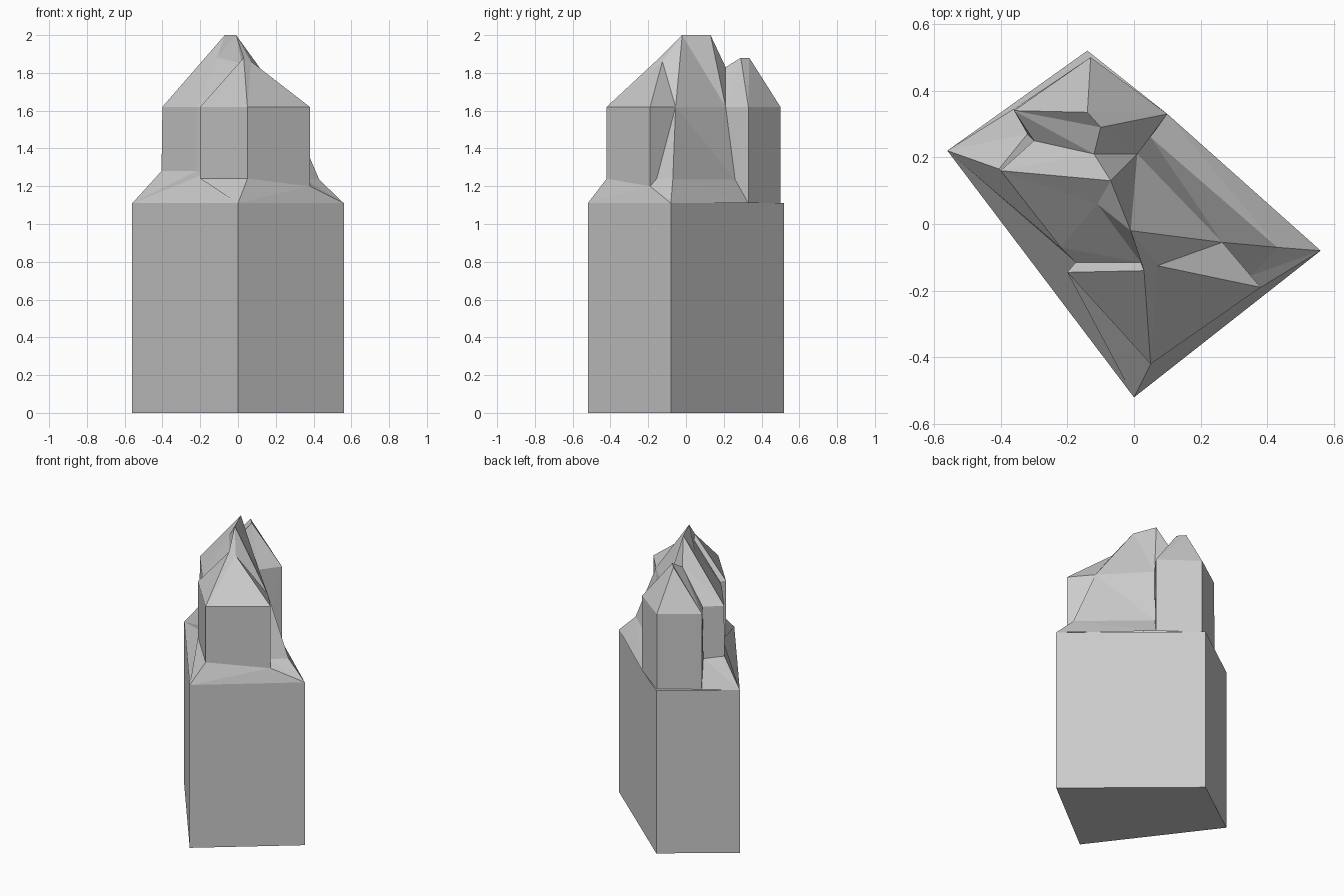
import bpy, bmesh

if "Cube" in bpy.data.objects:
    bpy.data.objects.remove(bpy.data.objects["Cube"])


def build(name, faces):
    """Make a flat-faced object from faces given as lists of points."""
    bm = bmesh.new()
    cache = {}
    for pts in faces:
        vs = []
        for p in pts:
            p = tuple(p)
            if p not in cache:
                cache[p] = bm.verts.new(p)
            if cache[p] not in vs:
                vs.append(cache[p])
        if len(vs) > 2:
            bm.faces.new(vs)
    # triangulate so folded facets stay crisp
    bmesh.ops.triangulate(bm, faces=[f for f in bm.faces if len(f.verts) > 3])
    me = bpy.data.meshes.new(name)
    bm.to_mesh(me)
    bm.free()
    ob = bpy.data.objects.new(name, me)
    bpy.context.collection.objects.link(ob)
    return ob


def loft(lo, hi):
    n = len(lo)
    return [[lo[i], lo[(i + 1) % n], hi[(i + 1) % n], hi[i]] for i in range(n)]


BASE, EAVE = 1.11, 1.62

# base block: four-sided prism
plan = [(0, -.52), (.56, -.08), (-.14, .52), (-.56, .22)]
low = [(x, y, 0) for x, y in plan]
top = [(x, y, BASE) for x, y in plan]
build("base_block", loft(low, top) + [low[::-1], top])
F, R, K, L = top
P, Q = (.10, .33, BASE), (-.36, .345, BASE)

# plan of the eaves, counter-clockwise from the front corner
E = [(x, y, EAVE) for x, y in [
    (.05, -.42), (.38, -.19), (.265, -.055), (.265, -.055), (.01, .21),
    (.10, .33), (-.13, .50), (-.36, .34), (-.30, .25),
    (-.40, .16), (-.22, -.07), (-.175, -.115), (-.20, -.145)]]
# foot of the walls, one point under each eave point
foot = [(.05, -.42, 1.24), (.38, -.19, 1.20), (.35, -.155, 1.24),
        (.43, -.07, 1.235), (.05, .26, 1.235), P, (-.13, .50, BASE), Q,
        (-.32, .27, 1.28), (-.405, .165, 1.28), (-.22, -.07, 1.28),
        (-.175, -.115, 1.265), (-.20, -.145, 1.24)]
skirt = [F, R, R, R, P, P, K, Q, L, L, L, F, F]

# sloping shoulder and upper walls
build("shoulder", loft(skirt, foot))
build("upper_walls", loft(foot, E))

# ridges and valleys of the roof
a, b = (.03, -.14, 1.88), (.07, -.125, 1.86)        # front wing ridge
v = (.02, -.115, 1.85)                              # front valley
m, n, s = (-.01, -.02, 2), (-.07, .13, 2), (-.11, .06, 1.88)  # main ridge
w = (-.12, .21, 1.83)                               # back valley
c, d = (-.10, .29, 1.88), (-.14, .335, 1.88)        # back wing ridge

build("front_wing_roof", [
    [E[0], E[1], b, a], [E[1], E[2], b], [E[12], E[0], a],
    [E[11], E[12], a, v], [a, b, m], [a, m, v], [b, E[2], m]])
build("main_roof", [
    [E[10], E[11], v], [E[10], v, s], [s, v, m], [E[9], E[10], s],
    [E[9], s, n], [s, m, n], [E[8], E[9], n, w],
    [m, E[2], E[4]], [m, E[4], n], [n, E[4], w]])
build("back_wing_roof", [
    [E[4], E[5], c, w], [E[5], d, c], [E[5], E[6], d], [E[6], E[7], d],
    [E[7], E[8], w], [E[7], w, c], [E[7], c, d]])
